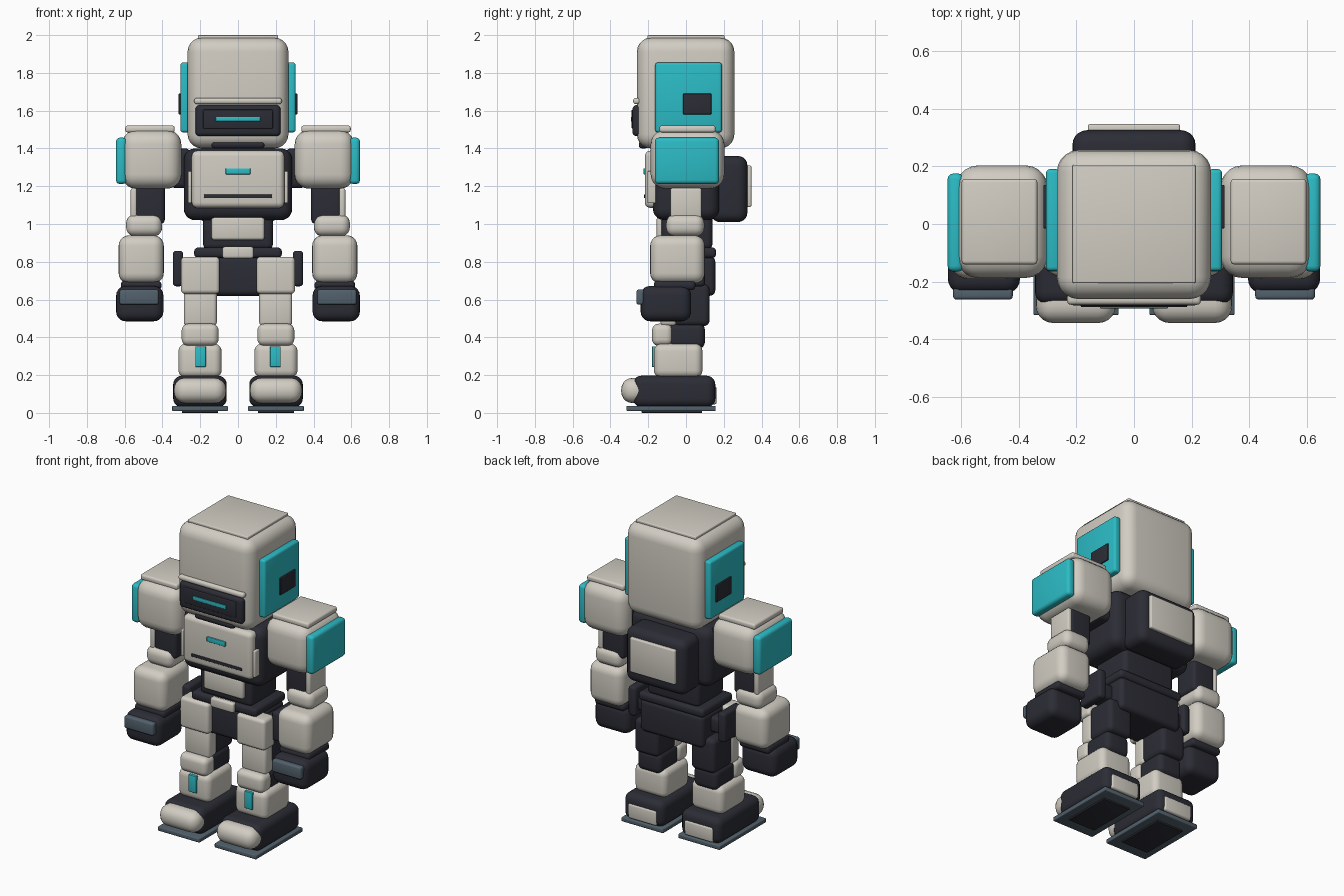
import bpy, bmesh, math


def material(name, rgb):
    m = bpy.data.materials.new(name)
    m.diffuse_color = (*rgb, 1)
    return m


WARM = material("warm_white", (0.64, 0.61, 0.545))
DARK = material("charcoal", (0.025, 0.026, 0.036))
CYAN = material("cyan", (0.025, 0.50, 0.56))
SLATE = material("slate_grey", (0.085, 0.12, 0.15))


def box(name, x, y, z, mat, r=0.006):
    """Rounded box given as (min, max) ranges on each axis."""
    size = [b - a for a, b in (x, y, z)]
    mid = [(a + b) / 2 for a, b in (x, y, z)]
    bm = bmesh.new()
    bmesh.ops.create_cube(bm, size=1)
    bmesh.ops.scale(bm, vec=size, verts=bm.verts)
    bmesh.ops.bevel(bm, geom=bm.edges[:], offset=min(r, 0.46 * min(size)),
                    segments=5 if r > 0.02 else 3, profile=0.5, affect='EDGES')
    me = bpy.data.meshes.new(name)
    bm.to_mesh(me)
    bm.free()
    me.materials.append(mat)
    ob = bpy.data.objects.new(name, me)
    ob.location = mid
    bpy.context.collection.objects.link(ob)
    return ob


def mid(name, half, y, z, mat, r=0.006):
    """Part centred on x = 0."""
    box(name, (-half, half), y, z, mat, r)


def pair(name, x, y, z, mat, r=0.006):
    """Same part on both sides."""
    box(name + "_left", x, y, z, mat, r)
    box(name + "_right", (-x[1], -x[0]), y, z, mat, r)


# Head
mid("head", 0.267, (-0.26, 0.256), (1.40, 1.987), WARM, 0.075)
mid("head_top_plate", 0.213, (-0.205, 0.205), (1.98, 2.0), WARM)
pair("ear_panel", (0.255, 0.305), (-0.163, 0.19), (1.485, 1.855), CYAN, 0.014)
pair("ear_socket", (0.295, 0.314), (-0.015, 0.135), (1.58, 1.69), DARK, 0.004)
mid("visor", 0.225, (-0.283, -0.23), (1.465, 1.63), DARK, 0.022)
mid("visor_screen", 0.185, (-0.288, -0.27), (1.505, 1.605), DARK, 0.005)
mid("visor_light", 0.118, (-0.292, -0.28), (1.543, 1.567), CYAN, 0.003)
mid("brow", 0.232, (-0.28, -0.24), (1.634, 1.668), WARM, 0.014)
mid("chin", 0.14, (-0.25, -0.20), (1.40, 1.44), DARK, 0.018)
mid("neck", 0.15, (-0.12, 0.12), (1.36, 1.43), DARK, 0.02)

# Torso
mid("torso", 0.287, (-0.175, 0.175), (1.02, 1.40), DARK, 0.06)
mid("chest_plate", 0.245, (-0.218, -0.14), (1.085, 1.388), WARM, 0.03)
mid("chest_light", 0.066, (-0.225, -0.21), (1.263, 1.295), CYAN, 0.004)
mid("chest_slot", 0.18, (-0.222, -0.21), (1.137, 1.156), DARK, 0.003)
pair("chest_side_strip", (0.246, 0.265), (-0.205, -0.14), (1.11, 1.28), WARM, 0.006)
mid("backpack", 0.213, (0.13, 0.325), (1.01, 1.36), DARK, 0.05)
mid("backpack_plate", 0.16, (0.31, 0.346), (1.09, 1.31), WARM, 0.008)

# Waist and hips
mid("abdomen", 0.185, (-0.13, 0.14), (0.865, 1.06), DARK, 0.03)
mid("abdomen_plate", 0.14, (-0.155, -0.11), (0.915, 1.04), WARM, 0.015)
mid("belt", 0.232, (-0.15, 0.16), (0.82, 0.876), DARK, 0.022)
mid("buckle", 0.082, (-0.168, -0.13), (0.818, 0.88), WARM, 0.012)
mid("pelvis", 0.225, (-0.125, 0.155), (0.62, 0.83), DARK, 0.03)
pair("hip_joint", (0.20, 0.31), (-0.05, 0.07), (0.70, 0.80), DARK, 0.02)
pair("hip_pod", (0.29, 0.345), (-0.08, 0.10), (0.67, 0.858), DARK, 0.018)

# Arms
pair("shoulder_joint", (0.25, 0.36), (-0.10, 0.12), (1.19, 1.40), DARK, 0.03)
pair("shoulder", (0.30, 0.615), (-0.187, 0.203), (1.187, 1.497), WARM, 0.075)
pair("shoulder_top_plate", (0.335, 0.597), (-0.14, 0.156), (1.485, 1.521), WARM, 0.012)
pair("shoulder_side_plate", (0.59, 0.646), (-0.165, 0.175), (1.212, 1.457), CYAN, 0.02)
pair("upper_arm", (0.387, 0.547), (-0.08, 0.08), (1.00, 1.22), DARK, 0.025)
pair("upper_arm_plate", (0.535, 0.568), (-0.083, 0.083), (1.03, 1.19), WARM, 0.012)
pair("elbow", (0.402, 0.592), (-0.105, 0.097), (0.935, 1.05), WARM, 0.045)
pair("forearm", (0.393, 0.632), (-0.19, 0.10), (0.685, 0.94), WARM, 0.055)
pair("wrist", (0.405, 0.62), (-0.17, 0.05), (0.65, 0.70), DARK, 0.02)
pair("hand", (0.395, 0.645), (-0.24, 0.027), (0.485, 0.672), DARK, 0.05)
pair("knuckle_plate", (0.42, 0.627), (-0.262, -0.22), (0.573, 0.653), SLATE, 0.012)

# Legs
pair("thigh", (0.115, 0.285), (-0.07, 0.125), (0.46, 0.68), DARK, 0.03)
pair("hip_plate", (0.097, 0.302), (-0.165, -0.05), (0.63, 0.826), WARM, 0.022)
pair("thigh_plate", (0.112, 0.287), (-0.135, -0.05), (0.46, 0.65), WARM, 0.02)
pair("knee_joint", (0.115, 0.285), (-0.10, 0.10), (0.34, 0.475), DARK, 0.035)
pair("knee_cap", (0.103, 0.298), (-0.18, -0.07), (0.355, 0.472), WARM, 0.035)
pair("shin", (0.087, 0.315), (-0.17, 0.087), (0.185, 0.367), WARM, 0.04)
pair("shin_light", (0.17, 0.226), (-0.18, -0.16), (0.243, 0.352), CYAN, 0.004)

# Feet
pair("foot", (0.06, 0.343), (-0.28, 0.155), (0.03, 0.197), DARK, 0.045)
pair("toe_cap", (0.063, 0.34), (-0.343, -0.20), (0.052, 0.185), WARM, 0.06)
pair("heel_plate", (0.10, 0.30), (0.125, 0.162), (0.045, 0.14), WARM, 0.012)
pair("sole", (0.053, 0.349), (-0.315, 0.157), (0.01, 0.037), SLATE, 0.005)
pair("tread", (0.105, 0.297), (-0.235, 0.085), (0.0, 0.015), DARK, 0.003)

# Smooth rounded edges
bpy.ops.object.select_all(action='SELECT')
bpy.context.view_layer.objects.active = bpy.context.scene.objects[0]
bpy.ops.object.shade_smooth_by_angle(angle=math.radians(40))
